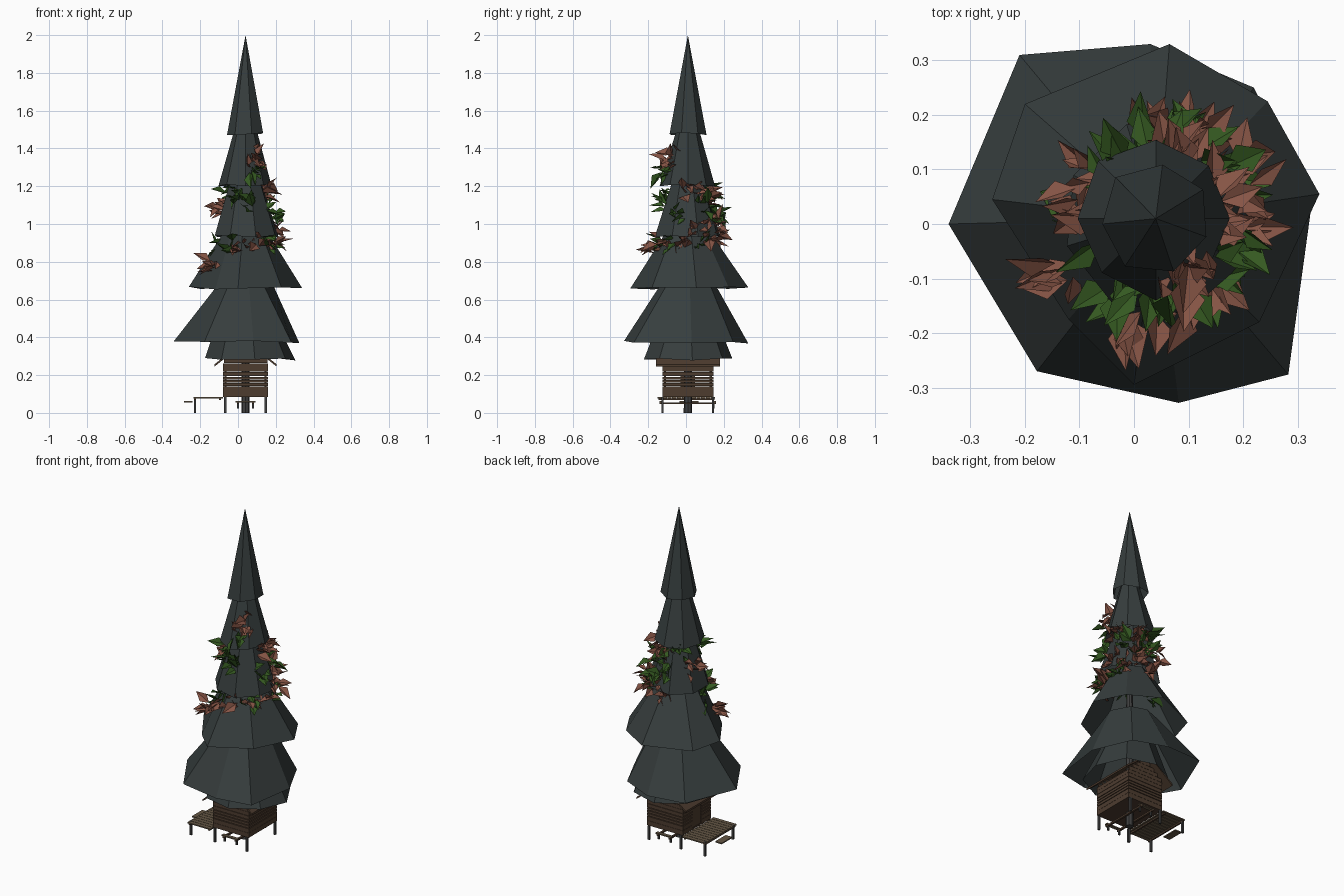
import bpy, math, random
from mathutils import Vector

if "Cube" in bpy.data.objects:
    bpy.data.objects.remove(bpy.data.objects["Cube"])

random.seed(7)
CX, CY = 0.04, 0.01


def mat(name, r, g, b):
    m = bpy.data.materials.new(name)
    m.diffuse_color = (r, g, b, 1)
    m.use_nodes = True
    m.node_tree.nodes["Principled BSDF"].inputs["Base Color"].default_value = m.diffuse_color
    return m


NEEDLE = mat("needles", 0.037, 0.047, 0.047)
BROWN = mat("brown leaf", 0.24, 0.09, 0.06)
GREEN = mat("green leaf", 0.035, 0.10, 0.015)
WOOD = mat("wall wood", 0.075, 0.045, 0.028)
PLANK = mat("deck wood", 0.13, 0.095, 0.06)
BARK = mat("bark", 0.05, 0.05, 0.05)


def make(name, verts, faces, material):
    me = bpy.data.meshes.new(name)
    me.from_pydata([tuple(v) for v in verts], [], faces)
    me.materials.append(material)
    ob = bpy.data.objects.new(name, me)
    bpy.context.collection.objects.link(ob)
    return ob


def boxes(name, items, material):
    """One object from many (x0, x1, y0, y1, z0, z1) boxes."""
    V, F = [], []
    for x0, x1, y0, y1, z0, z1 in items:
        n = len(V)
        V += [(x, y, z) for z in (z0, z1) for x, y in ((x0, y0), (x1, y0), (x1, y1), (x0, y1))]
        F += [[n + i for i in f] for f in ((3, 2, 1, 0), (4, 5, 6, 7), (0, 1, 5, 4),
                                           (1, 2, 6, 5), (2, 3, 7, 6), (3, 0, 4, 7))]
    return make(name, V, F, material)


# Foliage tiers: open faceted skirts, from a base outline up to a small ring or tip
def tier(name, outline, z0, z1, r1):
    n = len(outline)
    V = [(x, y, z0 + random.uniform(-0.008, 0.008)) for x, y in outline]
    if r1 == 0:
        V.append((CX, CY, z1))
        F = [(i, (i + 1) % n, n) for i in range(n)]
    else:
        for x, y in outline:
            d = Vector((x - CX, y - CY)).normalized() * r1
            V.append((CX + d.x, CY + d.y, z1))
        F = [(i, (i + 1) % n, n + (i + 1) % n, n + i) for i in range(n)]
    make(name, V, F, NEEDLE)


def ring(n, r, rot, cx=CX, jitter=0.06):
    out = []
    for i in range(n):
        a = rot + math.tau * i / n
        q = r * random.uniform(1 - jitter, 1 + jitter)
        out.append((cx + q * math.cos(a), CY + q * math.sin(a)))
    return out


tier("tier_1_crown", ring(7, 0.104, 0.55), 1.478, 2.0, 0)
tier("tier_2", ring(8, 0.142, 0.0), 1.205, 1.53, 0.05)
tier("tier_3", ring(8, 0.18, 0.3), 0.935, 1.26, 0.075)
tier("tier_4", [(0.34, 0.055), (0.245, 0.225), (0.065, 0.33), (-0.2, 0.22), (-0.26, 0.045),
                (-0.12, -0.175), (0.0, -0.295), (0.23, -0.18)], 0.66, 0.96, 0.115)
tier("tier_5", [(0.325, 0.03), (0.22, 0.25), (0.03, 0.33), (-0.21, 0.31), (-0.34, 0.0),
                (-0.178, -0.27), (0.082, -0.328), (0.283, -0.276)], 0.375, 0.68, 0.145)
tier("tier_6_lower", ring(8, 0.235, 0.1, 0.066, 0.04), 0.285, 0.55, 0.13)

# Trunk
TR = [(0.0, 0.022), (0.6, 0.02), (1.5, 0.012)]
V = [(CX + r * math.cos(math.tau * i / 8), CY + r * math.sin(math.tau * i / 8), z)
     for z, r in TR for i in range(8)]
F = [(k * 8 + i, k * 8 + (i + 1) % 8, k * 8 + 8 + (i + 1) % 8, k * 8 + 8 + i)
     for k in range(2) for i in range(8)]
make("trunk", V, F + [tuple(range(7, -1, -1)), tuple(range(16, 24))], BARK)


# Leaf bunches: folded leaves fanning out from the surface
def surface_radius(z):
    for z0, z1, r0, r1 in ((1.205, 1.5, 0.142, 0.06), (0.935, 1.205, 0.175, 0.095), (0.6, 0.935, 0.27, 0.13)):
        if z >= z0:
            return r0 + (r1 - r0) * (z - z0) / (z1 - z0)


def leaf_bunches(name, spots, material, count):
    V, F = [], []
    for deg, z in spots:
        a = math.radians(deg)
        out = Vector((math.cos(a), math.sin(a), 0))
        c = Vector((CX, CY, z)) + out * surface_radius(z)
        for _ in range(count):
            d = out + Vector([random.uniform(-1, 1) for _ in range(3)]) * 0.95
            d.normalize()
            L = random.uniform(0.055, 0.105)
            w = L * random.uniform(0.26, 0.36)
            side = d.cross(Vector((random.uniform(-.8, .8), random.uniform(-.8, .8), 0.8))).normalized()
            up = side.cross(d)
            b = c + Vector([random.uniform(-0.035, 0.035) for _ in range(3)]) - out * 0.01
            n = len(V)
            V += [b, b + d * L * 0.4 + side * w + up * w * 0.5, b + d * L,
                  b + d * L * 0.4 - side * w + up * w * 0.5, b + d * L * 0.45]
            F += [(n, n + 1, n + 4), (n + 1, n + 2, n + 4), (n + 2, n + 3, n + 4), (n + 3, n, n + 4)]
    make(name, V, F, material)


leaf_bunches("brown_leaves", [
    (-45, 1.34), (-70, 1.33), (0, 1.18), (35, 1.17), (80, 1.17), (60, 1.13), (170, 1.06),
    (150, 1.08), (20, 0.98), (75, 0.97), (92, 0.93), (45, 0.94), (-35, 0.89), (-75, 0.89),
    (-100, 0.87), (-15, 0.87), (-145, 0.78), (60, 1.0)], BROWN, 7)
leaf_bunches("green_leaves", [
    (-75, 1.28), (110, 1.19), (130, 1.16), (-110, 1.14), (-140, 1.16), (-85, 1.08), (-20, 1.06),
    (40, 1.08), (85, 1.06), (175, 0.89), (-120, 0.88), (30, 0.90), (65, 1.02), (-50, 0.90),
    (100, 1.12)], GREEN, 6)

# Cabin: slatted walls on a floor
X0, X1, Y0, Y1, ZF = -0.08, 0.16, -0.125, 0.145, 0.085
T = 0.008
boxes("cabin_floor", [(X0, X1, Y0, Y1, ZF, ZF + 0.01)], WOOD)
slats, door_wall = [], []
levels = [(0.088, 0.113), (0.114, 0.139), (0.143, 0.157), (0.161, 0.174), (0.178, 0.191),
          (0.195, 0.216), (0.218, 0.240), (0.241, 0.262)]
for z0, z1 in levels:
    slats += [(X0, X1, Y0, Y0 + T, z0, z1), (X0, X1, Y1 - T, Y1, z0, z1),
              (X1 - T, X1, Y0, Y1, z0, z1)]
    if z0 < 0.21:
        door_wall += [(X0, X0 + T, Y0, -0.03, z0, z1), (X0, X0 + T, 0.05, Y1, z0, z1)]
    else:
        door_wall.append((X0, X0 + T, Y0, Y1, z0, z1))
for i in range(4):      # gable boards narrowing to the ridge
    z, h = 0.263 + i * 0.023, 0.115 - i * 0.027
    slats += [(CX - h, CX + h, y, y + T, z, z + 0.022) for y in (Y0, Y1 - T)]
boxes("wall_slats", slats, WOOD)
boxes("door_wall", door_wall, WOOD)
boxes("door", [(X0 + 0.002, X0 + 0.006, -0.028, 0.048, 0.095, 0.215)], WOOD)
boxes("corner_posts", [(x, x + 0.012, y, y + 0.012, ZF, 0.262)
                       for x in (X0 + T, X1 - T - 0.012) for y in (Y0 + T, Y1 - T - 0.012)], WOOD)

# Gable roof, ridge along y
for s, label in ((-1, "left"), (1, "right")):
    V = [(CX + s * x, y, z) for y in (-0.16, 0.18)
         for x, z in ((0.165, 0.245), (0, 0.375), (0, 0.387), (0.165, 0.257))]
    make("roof_" + label, V, [(0, 1, 2, 3), (7, 6, 5, 4), (0, 4, 5, 1), (1, 5, 6, 2),
                              (2, 6, 7, 3), (3, 7, 4, 0)], WOOD)

# Deck, step and stilts
boxes("deck_planks", [(-0.235, X0, -0.15 + i * 0.0256, -0.15 + i * 0.0256 + 0.023, 0.077, 0.084)
                      for i in range(12)], PLANK)
boxes("deck_beams", [(x, x + 0.01, -0.145, 0.15, 0.068, 0.077) for x in (-0.232, -0.10)], WOOD)
boxes("step", [(-0.285, -0.242, -0.035, 0.065, 0.056, 0.063)], PLANK)
boxes("stilts", [(x - 0.006, x + 0.006, y - 0.006, y + 0.006, 0, ZF)
                 for x in (-0.228, -0.067, 0.147) for y in (-0.125, 0.143)], BARK)

# Support frame beside the trunk
boxes("support_beams", [(x - 0.006, x + 0.006, -0.14, 0.16, 0.046, 0.056) for x in (0.0, 0.08)], WOOD)
boxes("support_ends", [(-0.012, 0.092, y, y + 0.02, 0.056, 0.063) for y in (-0.14, 0.14)], PLANK)
boxes("support_pegs", [(x - 0.005, x + 0.005, y, y + 0.01, 0.022, 0.056)
                       for x in (0.0, 0.08) for y in (-0.13, 0.14)], BARK)
